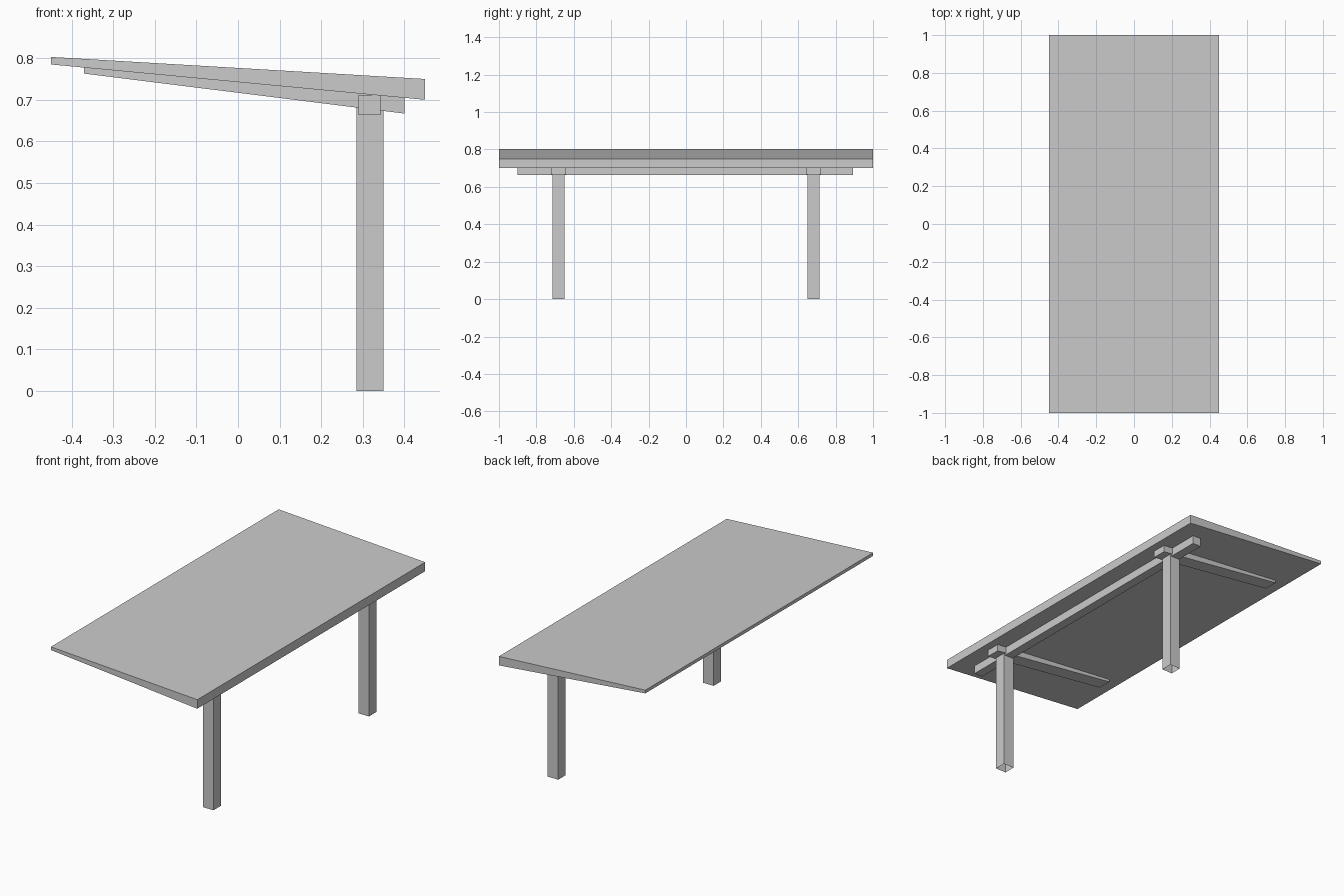
import bpy
import bmesh

if "Cube" in bpy.data.objects:
    bpy.data.objects.remove(bpy.data.objects["Cube"])

grey = bpy.data.materials.new("plain_grey")
grey.diffuse_color = (0.6, 0.6, 0.6, 1)
grey.use_nodes = True
grey.node_tree.nodes["Principled BSDF"].inputs["Base Color"].default_value = grey.diffuse_color


def prism(name, profile, y0, y1):
    """Extrude an x-z outline along y."""
    bm = bmesh.new()
    face = bm.faces.new([bm.verts.new((x, y0, z)) for x, z in profile])
    result = bmesh.ops.extrude_face_region(bm, geom=[face])
    for item in result["geom"]:
        if isinstance(item, bmesh.types.BMVert):
            item.co.y = y1
    bmesh.ops.recalc_face_normals(bm, faces=bm.faces)
    mesh = bpy.data.meshes.new(name)
    bm.to_mesh(mesh)
    bm.free()
    mesh.materials.append(grey)
    obj = bpy.data.objects.new(name, mesh)
    bpy.context.collection.objects.link(obj)
    return obj


def box_profile(x0, x1, z0, z1):
    return [(x0, z0), (x1, z0), (x1, z1), (x0, z1)]


def open_bottom(obj):
    """Remove the face resting on the ground."""
    bm = bmesh.new()
    bm.from_mesh(obj.data)
    low = [f for f in bm.faces if f.calc_center_median().z < 0.001]
    bmesh.ops.delete(bm, geom=low, context="FACES_ONLY")
    bm.to_mesh(obj.data)
    bm.free()


# Sloping roof slab, thicker towards the posts
prism("roof", [(-0.45, 0.785), (0.45, 0.70), (0.45, 0.75), (-0.45, 0.803)], -1, 1)

# Long beam under the roof
prism("long_beam", box_profile(0.29, 0.342, 0.664, 0.711), -0.9, 0.893)

# Tapered cross arms and hollow posts
for side, y in (("front", -0.6825), ("back", 0.6825)):
    prism(side + "_arm", [(-0.37, 0.763), (0.40, 0.667), (0.40, 0.706), (-0.37, 0.779)],
          y - 0.04, y + 0.04)
    post = prism(side + "_post", box_profile(0.285, 0.35, 0, 0.70), y - 0.0325, y + 0.0325)
    open_bottom(post)
